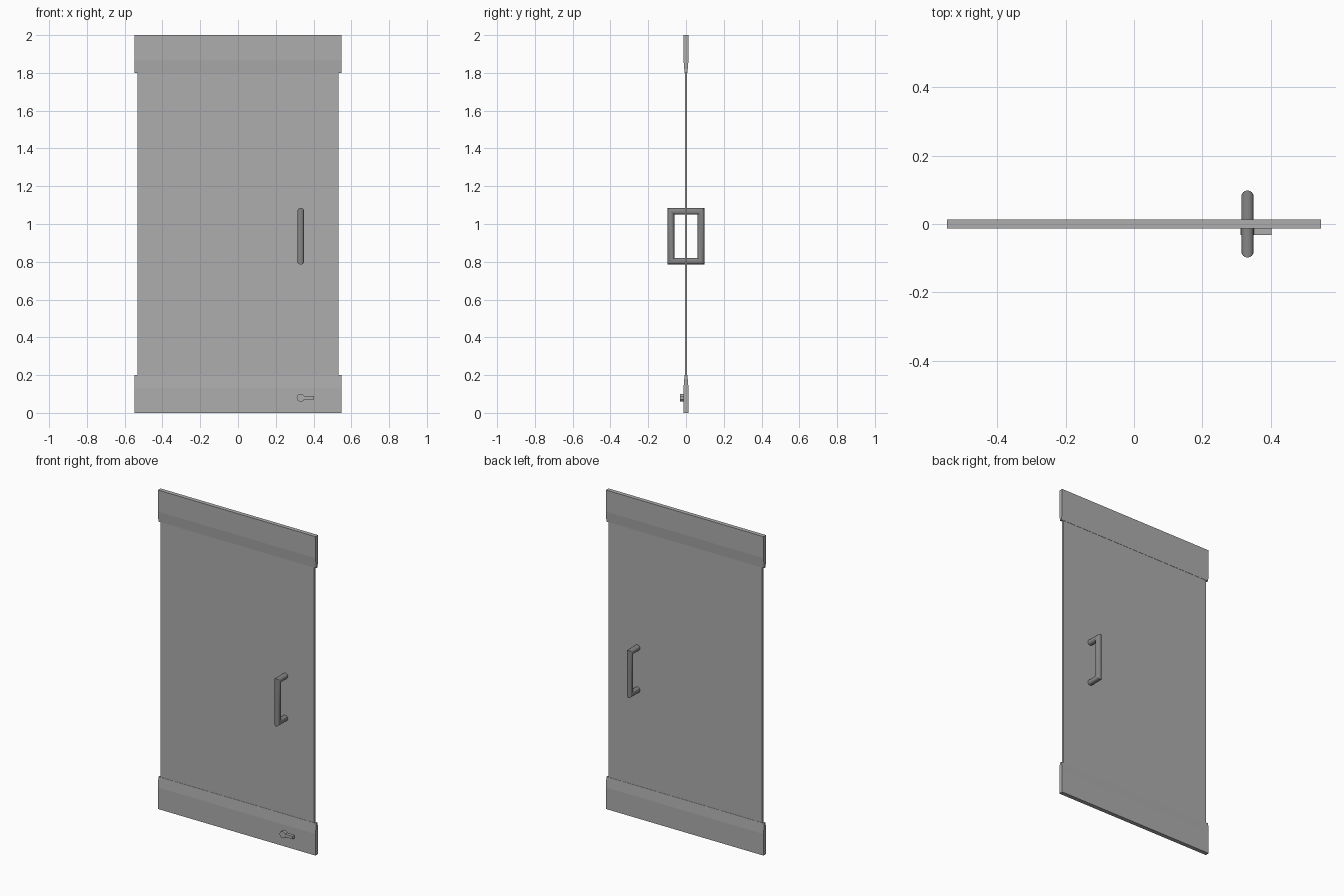
import bpy, bmesh, math
from mathutils import Vector

cube = bpy.data.objects.get("Cube")
if cube:
    bpy.data.objects.remove(cube, do_unlink=True)


def material(name, value):
    m = bpy.data.materials.new(name)
    m.use_nodes = True
    color = (value, value, value, 1)
    m.diffuse_color = color
    m.node_tree.nodes["Principled BSDF"].inputs["Base Color"].default_value = color
    return m


door_grey = material("door grey", 0.42)
handle_grey = material("handle grey", 0.24)


def finish(name, bm, mat, smooth=False):
    bmesh.ops.recalc_face_normals(bm, faces=bm.faces)
    mesh = bpy.data.meshes.new(name)
    bm.to_mesh(mesh)
    bm.free()
    mesh.materials.append(mat)
    ob = bpy.data.objects.new(name, mesh)
    bpy.context.collection.objects.link(ob)
    if smooth:
        bpy.ops.object.select_all(action='DESELECT')
        ob.select_set(True)
        bpy.context.view_layer.objects.active = ob
        bpy.ops.object.shade_smooth_by_angle(angle=math.radians(35))
    return ob


def extrude_outline(name, points, offset, mat):
    """Fill a closed outline and extrude it into a solid."""
    bm = bmesh.new()
    face = bm.faces.new([bm.verts.new(p) for p in points])
    result = bmesh.ops.extrude_face_region(bm, geom=[face])
    moved = [v for v in result["geom"] if isinstance(v, bmesh.types.BMVert)]
    bmesh.ops.translate(bm, verts=moved, vec=offset)
    return finish(name, bm, mat)


# Glass panel between the rails
W, T = 0.533, 0.006
extrude_outline("door_panel", [(-W, -T, 0.19), (W, -T, 0.19), (W, -T, 1.81), (-W, -T, 1.81)],
                (0, 2 * T, 0), door_grey)

# Tapered rails: thick at the outer edge, thin where they meet the panel
RW, RT, LIP = 0.547, 0.013, 0.0075
half = [(RT, 0), (RT, 0.135), (LIP, 0.2)]
profile = half + [(-y, z) for y, z in reversed(half)]
for name, base, up in (("bottom_rail", 0, 1), ("top_rail", 2, -1)):
    extrude_outline(name, [(-RW, y, base + up * z) for y, z in profile],
                    (2 * RW, 0, 0), door_grey)

# Pull handles on both sides: one mitred tube loop running through the panel
HX, R, SIDES = 0.332, 0.018, 16
mid_z, half_z, half_y = 0.935, 0.132, 0.08
bm = bmesh.new()
rings = []
for sy, sz in ((1, 1), (-1, 1), (-1, -1), (1, -1)):
    ring = []
    for i in range(SIDES):
        a = math.tau * i / SIDES
        out = R * math.cos(a)
        ring.append(bm.verts.new((HX + R * math.sin(a), sy * (half_y + out),
                                  mid_z + sz * (half_z + out))))
    rings.append(ring)
for k in range(4):
    a, b = rings[k], rings[(k + 1) % 4]
    for i in range(SIDES):
        j = (i + 1) % SIDES
        bm.faces.new((a[i], a[j], b[j], b[i]))
finish("pull_handles", bm, handle_grey, smooth=True)

# Thumb turn lock on the front of the bottom rail
center = Vector((HX, -0.012, 0.08))
radius, bar = 0.021, 0.009
start = math.asin(bar / radius)
steps = 18
outline = []
for i in range(steps + 1):
    a = start + (math.tau - 2 * start) * i / steps
    outline.append(center + Vector((math.cos(a), 0, math.sin(a))) * radius)
outline += [center + Vector((0.07, 0, -bar)), center + Vector((0.07, 0, bar))]
extrude_outline("thumb_turn_lock", outline, (0, -0.02, 0), door_grey)
